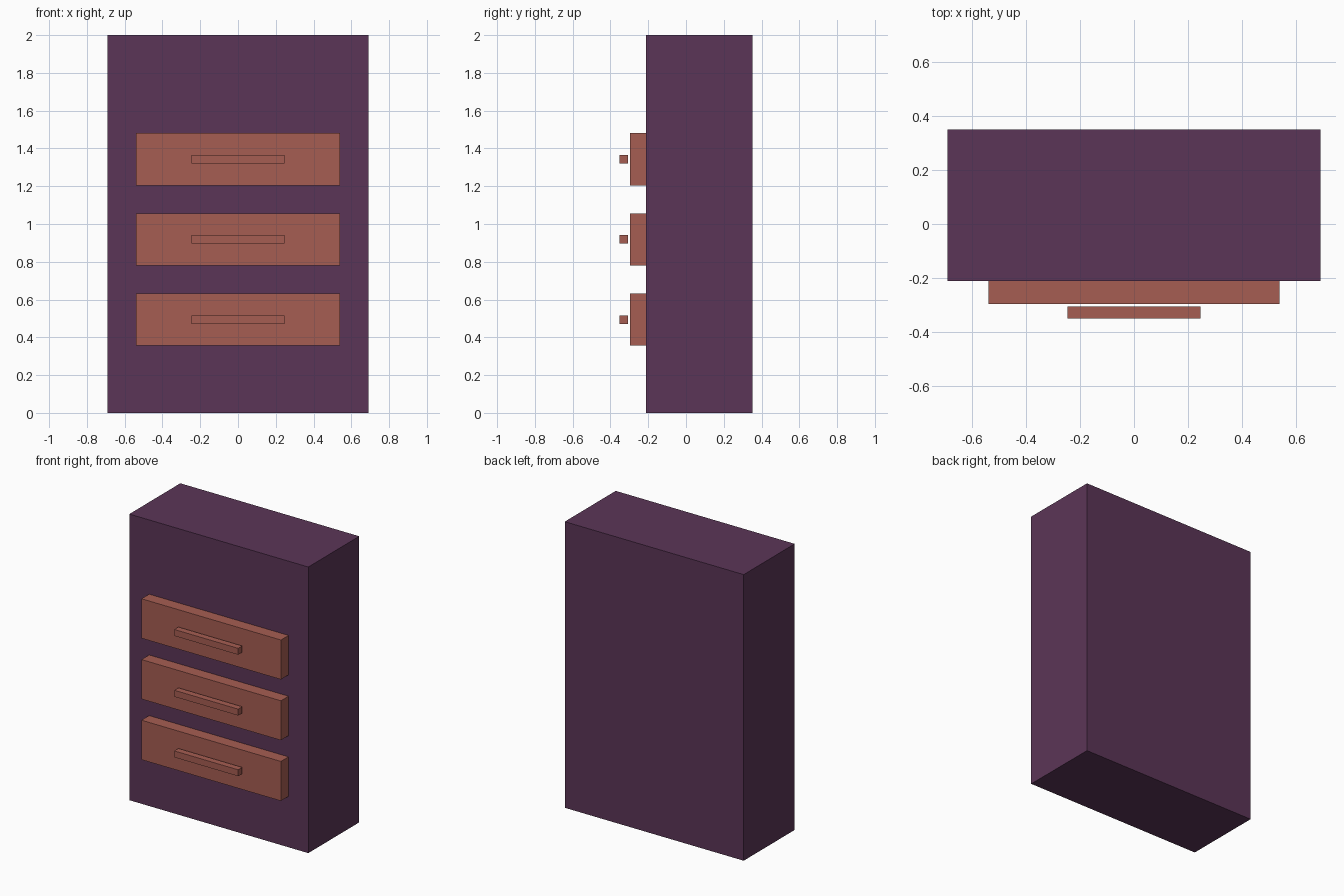
import bpy
import bmesh
from mathutils import Matrix, Vector

if "Cube" in bpy.data.objects:
    bpy.data.objects.remove(bpy.data.objects["Cube"])


def material(name, color):
    m = bpy.data.materials.new(name)
    m.diffuse_color = color
    m.use_nodes = True
    m.node_tree.nodes["Principled BSDF"].inputs["Base Color"].default_value = m.diffuse_color
    return m


def box(name, x, y, z, mat):
    """Box from (min, max) ranges on each axis."""
    lo, hi = (Vector(c) for c in zip(x, y, z))
    bm = bmesh.new()
    bmesh.ops.create_cube(bm, size=1, matrix=Matrix.Diagonal((*(hi - lo), 1)))
    mesh = bpy.data.meshes.new(name)
    bm.to_mesh(mesh)
    bm.free()
    mesh.materials.append(mat)
    obj = bpy.data.objects.new(name, mesh)
    obj.location = (lo + hi) / 2
    bpy.context.collection.objects.link(obj)
    return obj


purple = material("purple_paint", (0.105, 0.036, 0.095, 1))
terracotta = material("terracotta_paint", (0.38, 0.11, 0.085, 1))

# Cabinet body
FRONT = -0.212
box("cabinet_body", (-0.692, 0.692), (FRONT, 0.351), (0, 2), purple)

# Three drawer fronts, each with a bar handle standing just clear of it
for i, z in enumerate((0.494, 0.918, 1.343), 1):
    box(f"drawer_front_{i}", (-0.539, 0.539), (-0.296, FRONT),
        (z - 0.138, z + 0.138), terracotta)
    box(f"drawer_handle_{i}", (-0.247, 0.247), (-0.351, -0.306),
        (z - 0.0225, z + 0.0225), terracotta)
